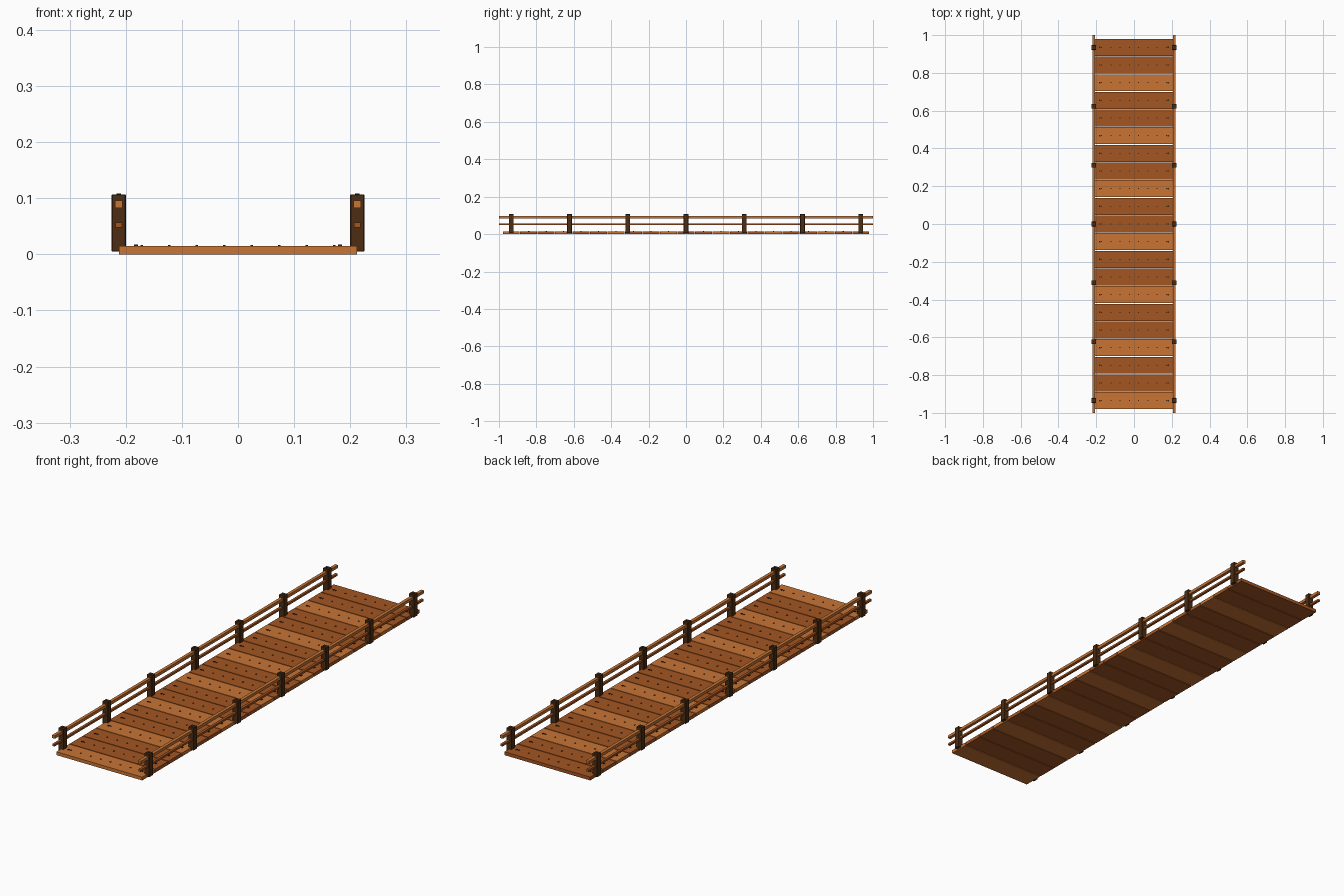
import bpy
import bmesh
from mathutils import Matrix

cube = bpy.data.objects.get("Cube")
if cube:
    bpy.data.objects.remove(cube, do_unlink=True)


def material(name, colour):
    m = bpy.data.materials.new(name)
    m.use_nodes = True
    m.diffuse_color = (*colour, 1)
    m.node_tree.nodes["Principled BSDF"].inputs["Base Color"].default_value = (*colour, 1)
    return m


light_wood = material("light wood", (0.58, 0.175, 0.034))
mid_wood = material("mid wood", (0.37, 0.092, 0.016))
dark_wood = material("dark wood", (0.075, 0.026, 0.006))
iron = material("dark iron", (0.04, 0.018, 0.008))


def boxes(name, items, mat, bevel=0.0):
    """One object from many (centre, size) boxes."""
    bm = bmesh.new()
    for centre, size in items:
        bmesh.ops.create_cube(bm, size=1, matrix=Matrix.Translation(centre) @ Matrix.Diagonal((*size, 1)))
    mesh = bpy.data.meshes.new(name)
    bm.to_mesh(mesh)
    bm.free()
    mesh.materials.append(mat)
    obj = bpy.data.objects.new(name, mesh)
    bpy.context.collection.objects.link(obj)
    if bevel:
        mod = obj.modifiers.new("worn edges", "BEVEL")
        mod.width = bevel
        mod.segments = 1
    return obj


# Deck planks, every third one lighter, with a row of nails on each
PLANKS, PITCH, THICK = 21, 0.0935, 0.015
nails = []
for i in range(PLANKS):
    y = (i - (PLANKS - 1) / 2) * PITCH
    boxes(f"deck_plank_{i + 1}", [((0, y, THICK / 2), (0.424, PITCH - 0.004, THICK))],
          mid_wood if i % 3 else light_wood)
    for side in (-1, 1):
        nails.append(((side * 0.182, y, THICK), (0.007, 0.007, 0.005)))
        for k in range(4):
            nails.append(((side * (0.0245 + 0.049 * k), y, THICK), (0.005, 0.005, 0.004)))
boxes("deck_nails", nails, iron)

# Railings: seven posts with top pegs and two through rails per side
for side, label in ((1, "left"), (-1, "right")):
    x = side * 0.2125
    spots = [(k - 3) * 0.3115 for k in range(7)]
    boxes(f"{label}_posts", [((x, y, 0.056), (0.025, 0.025, 0.102)) for y in spots],
          dark_wood, 0.001)
    boxes(f"{label}_post_pegs", [((x, y, 0.107), (0.008, 0.008, 0.003)) for y in spots], iron)
    boxes(f"{label}_top_rail", [((x, 0, 0.089), (0.014, 2, 0.013))], light_wood)
    boxes(f"{label}_lower_rail", [((x, 0, 0.052), (0.011, 2, 0.009))], mid_wood)
